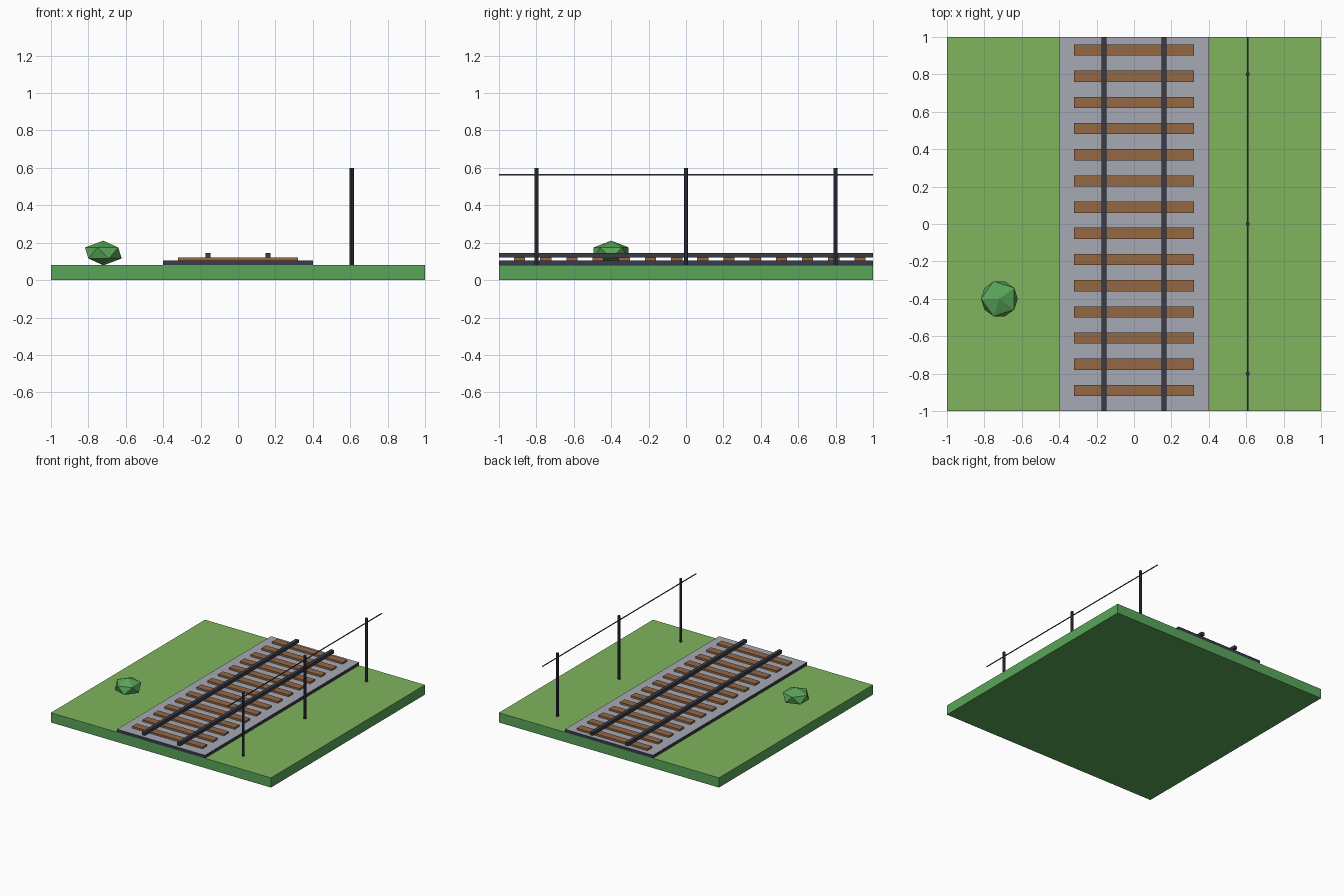
import bpy
from math import pi

if "Cube" in bpy.data.objects:
    bpy.data.objects.remove(bpy.data.objects["Cube"])


def material(name, rgb):
    m = bpy.data.materials.new(name)
    m.diffuse_color = (*rgb, 1)
    m.use_nodes = True
    m.node_tree.nodes["Principled BSDF"].inputs["Base Color"].default_value = m.diffuse_color
    return m


GREEN = material("leaf_green", (0.10, 0.38, 0.10))
GRASS = material("grass", (0.22, 0.46, 0.11))
DARK = material("dark_steel", (0.04, 0.045, 0.065))
GRAVEL = material("gravel", (0.38, 0.40, 0.46))
WOOD = material("wood", (0.30, 0.14, 0.06))


def box(name, x, y, z, mat, top=None):
    """Box from (min, max) ranges, with an optional different top colour."""
    lo, hi = zip(x, y, z)
    bpy.ops.mesh.primitive_cube_add(size=1, location=[(a + b) / 2 for a, b in zip(lo, hi)])
    ob = bpy.context.object
    ob.name = name
    ob.scale = [b - a for a, b in zip(lo, hi)]
    bpy.ops.object.transform_apply(location=False, rotation=False, scale=True)
    ob.data.materials.append(mat)
    if top:
        ob.data.materials.append(top)
        for f in ob.data.polygons:
            if f.normal.z > 0.9:
                f.material_index = 1
    return ob


# Ground slab and gravel bed
box("ground", (-1, 1), (-1, 1), (0, 0.08), GREEN, GRASS)
box("gravel_bed", (-0.4, 0.4), (-1, 1), (0.08, 0.105), DARK, GRAVEL)

# Sleepers
for i in range(14):
    y = -0.89 + 0.14 * i
    box(f"sleeper_{i + 1}", (-0.32, 0.32), (y - 0.03, y + 0.03), (0.1, 0.12), WOOD)

# Rails
for name, x in (("rail_left", -0.16), ("rail_right", 0.16)):
    box(name, (x - 0.014, x + 0.014), (-1, 1), (0.12, 0.145), DARK)

# Line poles and wire
POLE_X = 0.608
for i, y in enumerate((-0.8, 0, 0.8)):
    bpy.ops.mesh.primitive_cylinder_add(vertices=8, radius=0.011, depth=0.52,
                                        location=(POLE_X, y, 0.34))
    pole = bpy.context.object
    pole.name = f"pole_{i + 1}"
    pole.data.materials.append(DARK)
box("wire", (POLE_X - 0.003, POLE_X + 0.003), (-1, 1), (0.56, 0.566), DARK)

# Low-poly bush
bpy.ops.mesh.primitive_ico_sphere_add(subdivisions=1, radius=0.11,
                                      location=(-0.72, -0.4, 0.145), rotation=(0, 0, pi))
bush = bpy.context.object
bush.name = "bush"
bush.scale.z = 0.6
bush.data.materials.append(GREEN)
